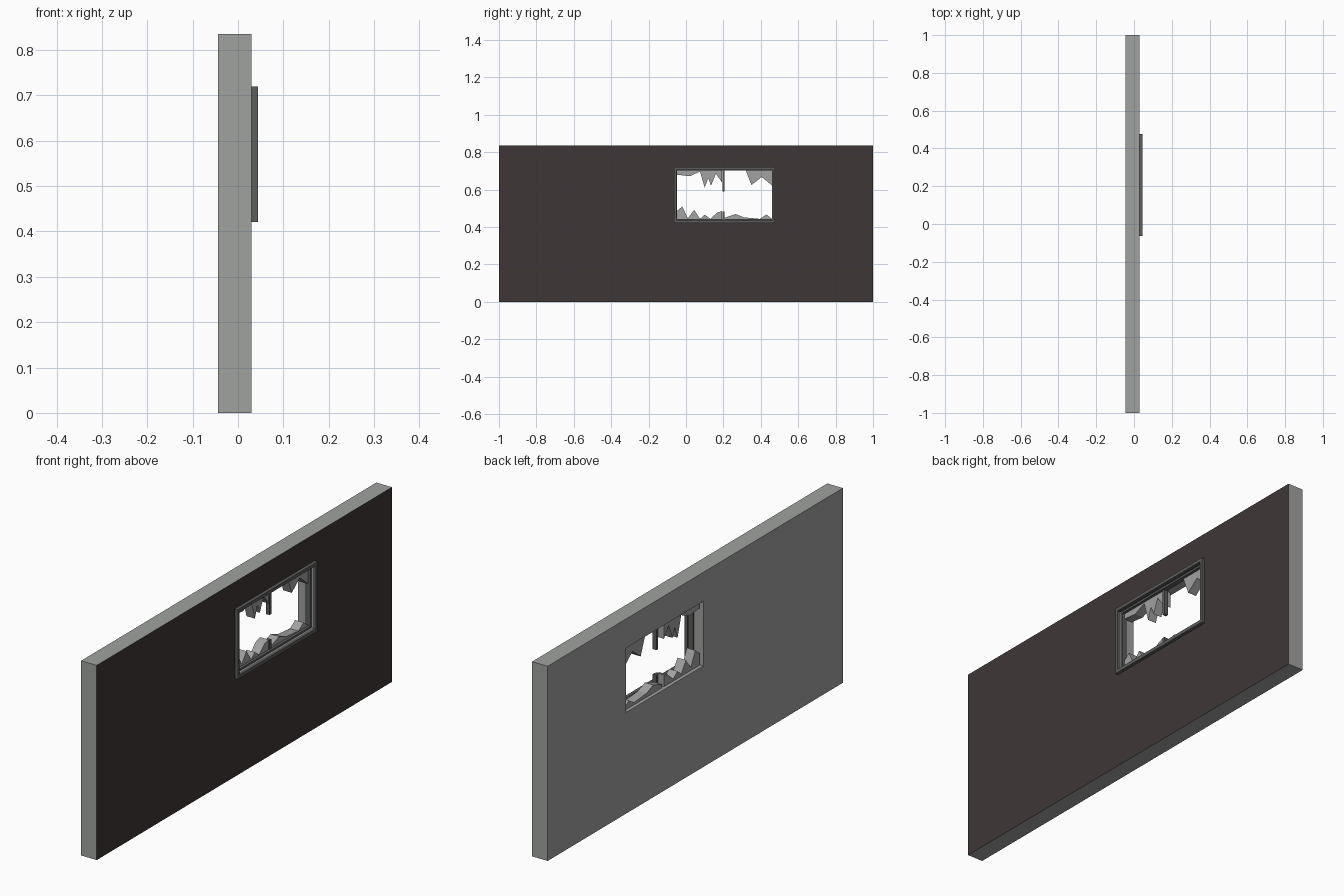
import bpy, bmesh

if "Cube" in bpy.data.objects:
    bpy.data.objects.remove(bpy.data.objects["Cube"])

def material(name, rgb):
    m = bpy.data.materials.new(name)
    m.diffuse_color = (*rgb, 1)
    m.use_nodes = True
    m.node_tree.nodes["Principled BSDF"].inputs["Base Color"].default_value = m.diffuse_color
    return m

GREY = material("wall grey", (0.35, 0.36, 0.35))
DARK = material("dark brown siding", (0.048, 0.037, 0.037))
FRAME = material("frame grey", (0.11, 0.11, 0.108))
GLASS = material("broken glass grey", (0.36, 0.36, 0.36))

def prism(name, loops, x0, x1, mat):
    """Extrude outlines given in (y, z) from x0 to x1."""
    bm = bmesh.new()
    for pts in loops:
        face = bm.faces.new([bm.verts.new((x0, y, z)) for y, z in pts])
        ext = bmesh.ops.extrude_face_region(bm, geom=[face], use_keep_orig=True)
        verts = [g for g in ext["geom"] if isinstance(g, bmesh.types.BMVert)]
        bmesh.ops.translate(bm, verts=verts, vec=(x1 - x0, 0, 0))
    bmesh.ops.recalc_face_normals(bm, faces=bm.faces)
    return finish(name, bm, mat)

def finish(name, bm, mat):
    me = bpy.data.meshes.new(name)
    bm.to_mesh(me)
    bm.free()
    me.materials.append(mat)
    ob = bpy.data.objects.new(name, me)
    bpy.context.collection.objects.link(ob)
    return ob

def rect(y0, y1, z0, z1):
    return [(y0, z0), (y1, z0), (y1, z1), (y0, z1)]

def ring(name, outer, inner, x0, x1, mat):
    """Rectangular panel with a rectangular hole."""
    bm = bmesh.new()
    rows = [[bm.verts.new((x, y, z)) for y, z in rect(*r)]
            for x, r in ((x0, outer), (x1, outer), (x1, inner), (x0, inner))]
    for a in range(4):
        for i in range(4):
            j, b = (i + 1) % 4, (a + 1) % 4
            bm.faces.new((rows[a][i], rows[a][j], rows[b][j], rows[b][i]))
    bmesh.ops.recalc_face_normals(bm, faces=bm.faces)
    return finish(name, bm, mat)

HOLE = (-0.055, 0.468, 0.434, 0.71)

# wall, its outer face is dark siding
wall = ring("wall", (-1, 1, 0, 0.835), HOLE, -0.044, 0.03, GREY)
wall.data.materials.append(DARK)
for p in wall.data.polygons:
    if p.normal.x > 0.5:
        p.material_index = 1

# window trim and recessed sash
ring("window_trim", (-0.064, 0.476, 0.421, 0.72), (-0.052, 0.464, 0.436, 0.706), 0.03, 0.044, FRAME)
ring("window_sash", HOLE, (-0.047, 0.459, 0.442, 0.702), 0.0, 0.022, FRAME)

# snapped centre bar
prism("broken_mullion", [rect(0.194, 0.206, 0.59, 0.706), rect(0.194, 0.206, 0.436, 0.482)],
      -0.004, 0.014, FRAME)

# jagged glass left along the top and bottom of each pane
TOP, BOTTOM = 0.709, 0.435
shards = [
    (TOP, [(-.05, .68), (.02, .672), (.075, .697), (.10, .61), (.118, .663),
           (.134, .622), (.16, .685), (.192, .64)]),
    (TOP, [(.32, .702), (.35, .625), (.405, .668), (.46, .622)]),
    (BOTTOM, [(-.05, .485), (-.02, .51), (.01, .447), (.043, .492), (.075, .444),
              (.10, .466), (.13, .444), (.165, .476), (.192, .485)]),
    (BOTTOM, [(.206, .45), (.265, .47), (.31, .452), (.395, .444), (.43, .467), (.46, .444)]),
]
prism("glass_shards", [[(p[0][0], edge)] + p + [(p[-1][0], edge)] for edge, p in shards],
      -0.03, 0.01, GLASS)
